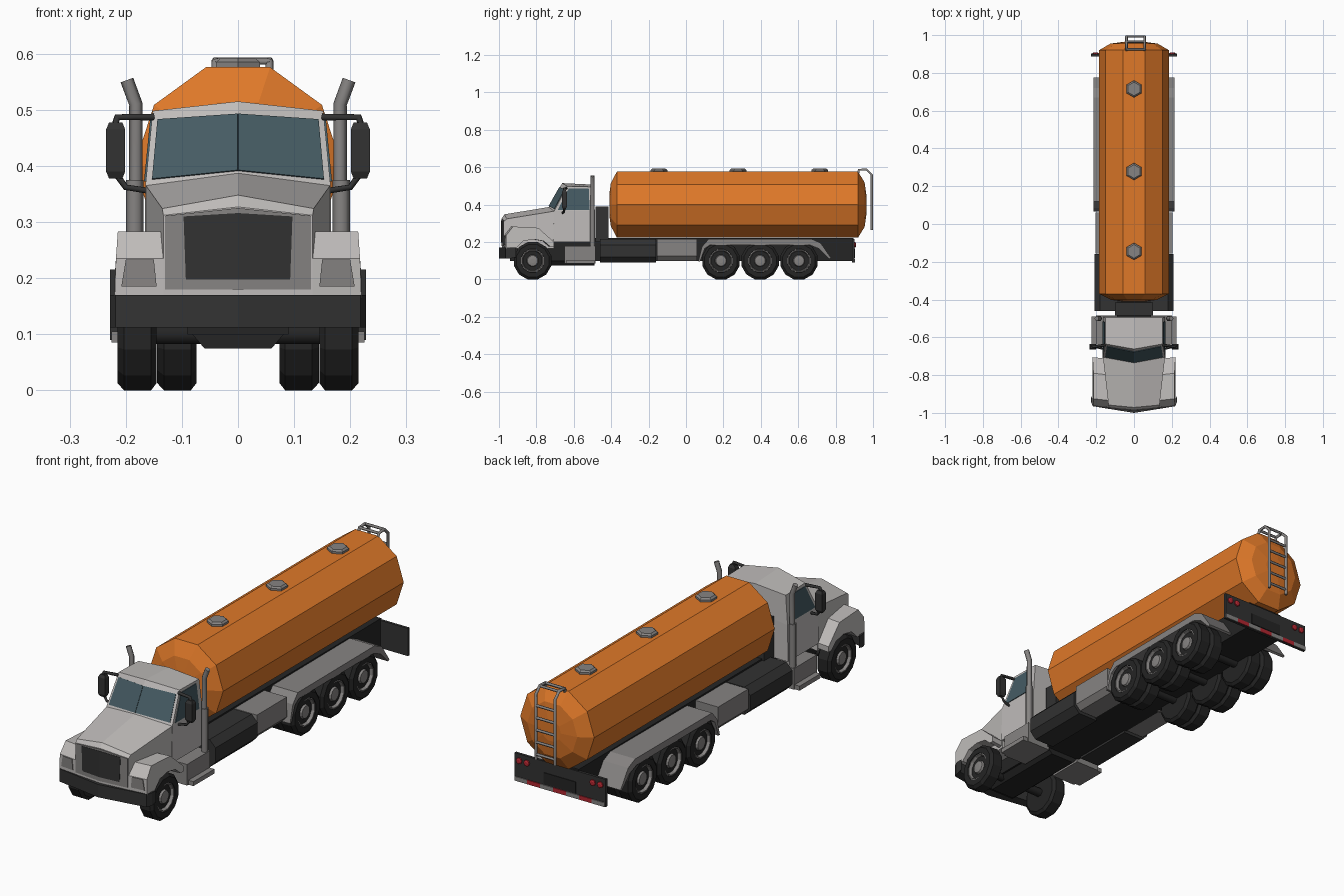
import bpy, bmesh, math
from mathutils import Vector

old = bpy.data.objects.get("Cube")
if old:
    bpy.data.objects.remove(old, do_unlink=True)


def material(name, r, g, b):
    m = bpy.data.materials.new(name)
    m.use_nodes = True
    m.diffuse_color = (r, g, b, 1)
    m.node_tree.nodes["Principled BSDF"].inputs["Base Color"].default_value = (r, g, b, 1)
    return m


ORANGE = material("orange_paint", .74, .19, .022)
PALE = material("pale_grey_paint", .52, .50, .49)
GREY = material("mid_grey_metal", .24, .23, .225)
DARK = material("dark_grey", .032, .032, .032)
BLACK = material("black_rubber", .018, .018, .018)
GLASS = material("blue_grey_glass", .06, .105, .125)
RED = material("red_lamp", .45, .02, .03)


def loft(name, rings, mat):
    """Skin a row of equal-length rings and cap both ends."""
    bm = bmesh.new()
    rows = [[bm.verts.new(p) for p in ring] for ring in rings]
    n = len(rows[0])
    for a, b in zip(rows, rows[1:]):
        for i in range(n):
            j = (i + 1) % n
            bm.faces.new((a[i], a[j], b[j], b[i]))
    bm.faces.new(rows[0])
    bm.faces.new(rows[-1])
    bmesh.ops.recalc_face_normals(bm, faces=bm.faces)
    me = bpy.data.meshes.new(name)
    bm.to_mesh(me)
    bm.free()
    me.materials.append(mat)
    ob = bpy.data.objects.new(name, me)
    bpy.context.collection.objects.link(ob)
    return ob


def box(name, x, y, z, mat):
    return loft(name, [[(x[0], y[0], h), (x[1], y[0], h), (x[1], y[1], h), (x[0], y[1], h)] for h in z], mat)


def side_prism(name, yz, x0, x1, mat):
    return loft(name, [[(x, y, z) for y, z in yz] for x in (x0, x1)], mat)


def long_prism(name, xz, y0, y1, mat):
    return loft(name, [[(x, y, z) for x, z in xz] for y in (y0, y1)], mat)


def lathe(name, profile, center, axis, n, mat, turn=0.0):
    """Revolve (offset, radius) pairs about a line along the given axis."""
    rings = []
    for off, r in profile:
        ring = []
        for i in range(n):
            t = 2 * math.pi * i / n + turn
            c, s = r * math.cos(t), r * math.sin(t)
            v = {"x": (off, c, s), "y": (c, off, s), "z": (c, s, off)}[axis]
            ring.append(Vector(center) + Vector(v))
        rings.append(ring)
    return loft(name, rings, mat)


def tube(name, pts, r, mat):
    cu = bpy.data.curves.new(name, "CURVE")
    cu.dimensions = "3D"
    cu.bevel_depth, cu.bevel_resolution, cu.use_fill_caps = r, 1, True
    sp = cu.splines.new("POLY")
    sp.points.add(len(pts) - 1)
    for p, q in zip(sp.points, pts):
        p.co = (*q, 1)
    cu.materials.append(mat)
    ob = bpy.data.objects.new(name, cu)
    bpy.context.collection.objects.link(ob)
    return ob


def plate(name, quad, direction, mat, thick=.005):
    d = Vector(direction).normalized() * thick
    q = [Vector(p) for p in quad]
    return loft(name, [[p - d * .6 for p in q], [p + d * .4 for p in q]], mat)


# Cargo tank with domed ends, hatches and ladder
lathe("cargo_tank", [(-.41, .06), (-.402, .12), (-.37, .185), (.92, .185), (.955, .125), (.965, .05)],
      (0, 0, .4), "y", 10, ORANGE)
for k, y in enumerate((-.145, .278, .715)):
    lathe(f"hatch_{k + 1}", [(.57, .045), (.585, .045), (.592, .036)], (0, y, 0), "z", 6, GREY, math.pi / 6)
for n, x in (("right", -.04), ("left", .056)):
    tube(n + "_ladder_rail", [(x, .92, .57), (x, .925, .586), (x, .965, .588), (x, .993, .56), (x, .993, .265)],
         .007, GREY)
for k, (y, z) in enumerate([(.925, .586), (.965, .588)] + [(.993, .29 + .055 * i) for i in range(5)]):
    tube(f"ladder_rung_{k + 1}", [(-.04, y, z), (.056, y, z)], .006, GREY)

# Chassis, engine pan and rear panel
box("chassis", (-.09, .09), (-.94, .895), (.1, .222), BLACK)
long_prism("engine_pan", [(-.09, .11), (-.06, .075), (.06, .075), (.09, .11)], -.9, -.49, BLACK)
box("cab_rear_unit", (-.1, .1), (-.485, -.415), (.2, .39), DARK)
box("rear_panel", (-.228, .228), (.888, .9), (.09, .215), DARK)
box("number_plate_recess", (-.08, .08), (.898, .903), (.115, .165), BLACK)
for i in range(7):
    x = -.226 + i * .452 / 7
    box(f"reflector_{i + 1}", (x, x + .452 / 7), (.897, .904), (.091, .11), RED if i % 2 else GREY)

# Cab: lower body and tapered upper body, both creased on the centre line
def cab_part(name, side, mid):
    loft(name, [[(s * w, y, z) for w, y, z in side] if s else mid for s in (-1, 0, 1)], PALE)


cab_part("cab_lower_body", [(.167, -.49, .2), (.167, -.71, .2), (.165, -.705, .365), (.165, -.49, .365)],
         [(0, -.49, .2), (0, -.72, .2), (0, -.735, .386), (0, -.49, .386)])
cab_part("cab_upper_body", [(.165, -.49, .365), (.165, -.705, .365), (.152, -.635, .498), (.152, -.495, .495)],
         [(0, -.49, .386), (0, -.735, .386), (0, -.662, .515), (0, -.495, .507)])

# Hood with a chamfered nose
rings = []
for y, w, zs, zc, bow in ((-.972, .133, .312, .327, .013), (-.958, .135, .324, .348, .013), (-.705, .164, .365, .387, .03)):
    rings.append([(-w, y, .165), (-w, y, zs), (0, y - bow, zc), (w, y, zs), (w, y, .165), (0, y - bow, .165)])
loft("hood", rings, PALE)

# Bumper, bowed toward the middle
loft("front_bumper", [[(x, back, .118), (x, front, .112), (x, front, .17), (x, back, .17)] for x, front, back in
     ((-.228, -.94, -.91), (-.218, -.965, -.93), (0, -1, -.95), (.218, -.965, -.93), (.228, -.94, -.91))], DARK)

tyre = [(0, .06), (0, .09), (.01, .1035), (.058, .1035), (.07, .09), (.07, .064), (.055, .06)]
hub = [(.03, .062), (.066, .066), (.068, .058), (.052, .052), (.05, .034), (.064, .028), (.066, .012)]

for s, n in ((-1, "right_"), (1, "left_")):
    # Grille and its surround
    bow = .013 / .133

    def nose(x, z):
        return (s * x, -.985 + x * bow, z)

    plate(n + "grille_surround", [nose(0, .18), nose(.13, .18), nose(.13, .311), nose(0, .325)], (0, -1, 0), GREY, .006)
    plate(n + "grille", [nose(0, .198), nose(.093, .198), nose(.097, .31), nose(0, .316)], (0, -1, 0), DARK, .0095)
    # Windows
    low, top = Vector((s * .165, -.705, .365)), Vector((s * .152, -.635, .498))
    low_mid, top_mid = Vector((0, -.735, .386)), Vector((0, -.662, .515))

    def pane(u, v):
        return low.lerp(low_mid, u).lerp(top.lerp(top_mid, u), v)

    normal = (low_mid - low).cross(top - low) * s
    if normal.y > 0:
        normal.negate()
    plate(n + "windshield", [pane(.07, .07), pane(1, .04), pane(1, .82), pane(.07, .87)], normal, GLASS, .008)
    plate(n + "side_window", [(s * (.165 - (z - .365) * .098), y, z) for y, z in
          ((-.685, .372), (-.515, .372), (-.52, .485), (-.628, .485))], (s, 0, .1), GLASS, .008)

    # Front fender with wheel arch and lamp
    arch = [(-.972, .165), (-.972, .235), (-.935, .283), (-.8, .276), (-.715, .2), (-.715, .175),
            (-.735, .175), (-.77, .205), (-.825, .215), (-.88, .205), (-.92, .165)]
    loft(n + "front_fender", [[(s * .125, y, z) for y, z in arch],
         [(s * (.22 - .07 * max(z - .2, 0)), y + .01, z) for y, z in arch]], PALE)
    plate(n + "headlamp", [(s * x, -.972 + (x - .125) * .105, z) for x, z in
          ((.145, .185), (.208, .185), (.2, .233), (.15, .233))], (0, -1, 0), GREY, .008)

    # Mirror on two arms
    loft(n + "mirror", [[(s * (.218 + a * w), -.65 + b * d, z) for a, b in ((-1, -1), (1, -1), (1, 1), (-1, 1))]
         for z, w, d in ((.378, .012, .008), (.39, .017, .014), (.465, .017, .014), (.477, .012, .008))], DARK)
    tube(n + "mirror_upper_arm", [(s * .15, -.64, .487), (s * .215, -.65, .487), (s * .22, -.65, .47)], .007, DARK)
    tube(n + "mirror_lower_arm", [(s * .162, -.66, .356), (s * .2, -.652, .362), (s * .217, -.65, .385)], .006, DARK)

    # Exhaust stack
    tube(n + "exhaust_muffler", [(s * .184, -.5, .17), (s * .184, -.5, .375)], .016, GREY)
    tube(n + "exhaust_pipe", [(s * .182, -.5, .36), (s * .182, -.5, .51), (s * .198, -.5, .553)], .012, GREY)

    # Step, fuel tank and tool box along the frame
    side_prism(n + "cab_step", [(-.65, .085), (-.485, .085), (-.485, .18), (-.65, .18)], s * .08, s * .2, GREY)
    box(n + "step_tread", sorted((s * .19, s * .225)), (-.64, -.49), (.085, .105), GREY)
    long_prism(n + "fuel_tank", [(s * x, z) for x, z in ((.08, .09), (.18, .09), (.21, .12), (.21, .185),
               (.18, .215), (.08, .215))], -.46, -.16, DARK)
    long_prism(n + "tool_box", [(s * x, z) for x, z in ((.08, .1), (.18, .1), (.203, .125), (.203, .215),
               (.08, .215))], -.155, .06, GREY)

    # Rear fender over three axles
    side_prism(n + "rear_fender", [(.065, .095), (.085, .175), (.12, .215), (.67, .217), (.72, .195), (.775, .115),
               (.765, .11), (.71, .165), (.66, .185), (.13, .185), (.1, .165), (.075, .095)],
               s * .08, s * .215, GREY)

    # Wheels, doubled at the rear
    for k, y in enumerate((-.82, .187, .396, .604)):
        c = (s * .145, y, .1)
        lathe(f"{n}tyre_{k + 1}", [(s * o, r) for o, r in tyre], c, "x", 12, BLACK, math.pi / 12)
        lathe(f"{n}hub_{k + 1}", [(s * o, r) for o, r in hub], c, "x", 12, GREY, math.pi / 12)
        if k:
            lathe(f"{n}inner_tyre_{k + 1}", [(s * o, r) for o, r in tyre], (s * .074, y, .1), "x", 12, BLACK, math.pi / 12)
        tube(f"{n}axle_{k + 1}", [(0, y, .1), (s * .17, y, .1)], .02, BLACK)

    # Tail lamps
    for k, x in enumerate((.165, .203)):
        lathe(f"{n}tail_lamp_{k + 1}", [(.895, .014), (.906, .014), (.909, .008)], (s * x, 0, .185), "y", 8, RED)
